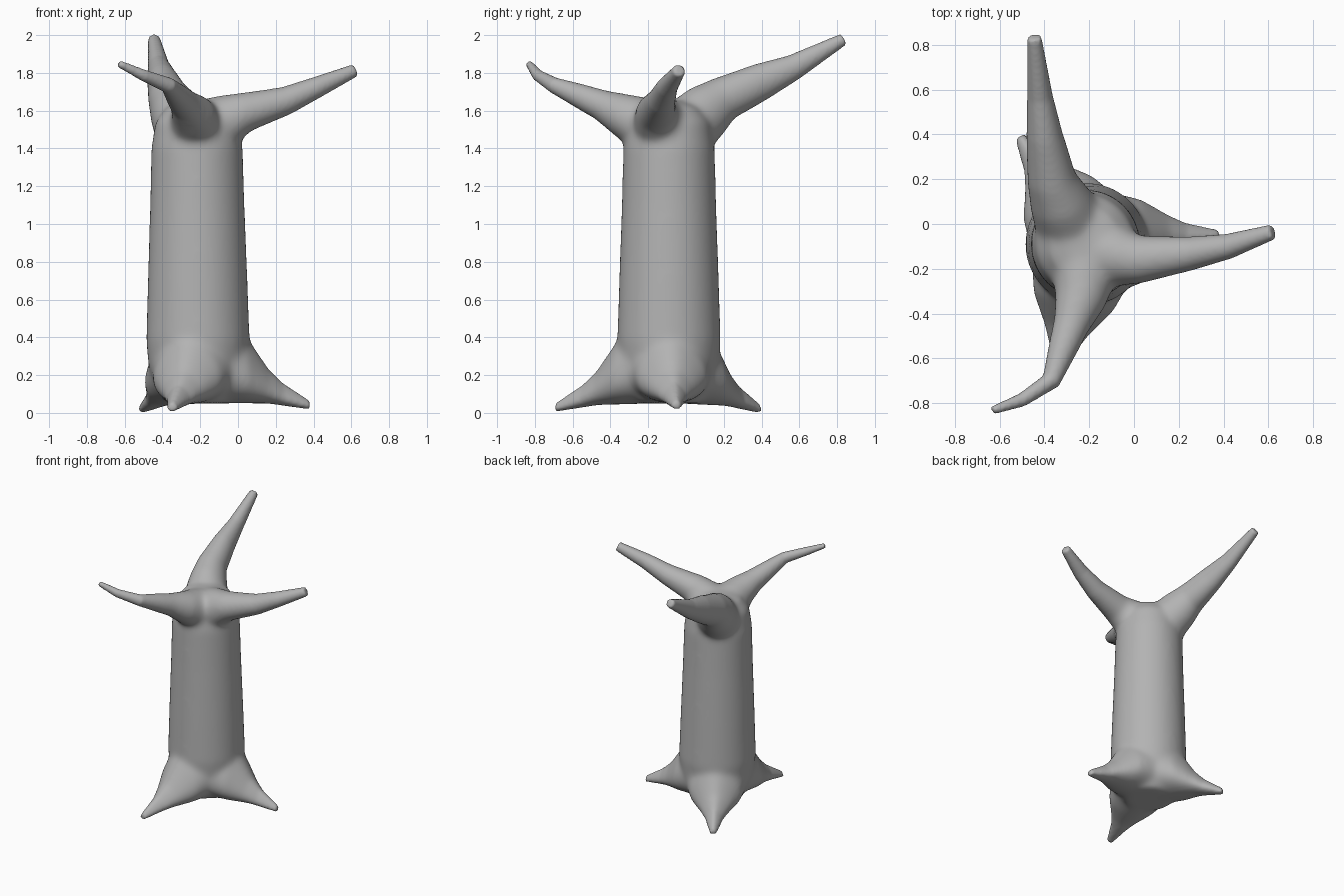
import bpy, bmesh
from math import sin, cos, pi
from mathutils import Vector

if "Cube" in bpy.data.objects:
    bpy.data.objects.remove(bpy.data.objects["Cube"])

SIDES = 48
AXIS = Vector((-0.21, -0.09, 0))
bm = bmesh.new()


def tube(sections, flat=False, pinch=0.0):
    """Closed tube; each section is (x, y, z, half width, half height)."""
    pts = [Vector(s[:3]) for s in sections]
    rings = []
    for i, s in enumerate(sections):
        t = pts[min(i + 1, len(pts) - 1)] - pts[max(i - 1, 0)]
        if flat:
            t.z = 0
        t.normalize()
        side = t.cross(Vector((0, 0, 1)))
        side = side.normalized() if side.length > 0.05 else Vector((1, 0, 0))
        up = side.cross(t)
        ring = []
        for k in range(SIDES):
            a = 2 * pi * k / SIDES
            w = s[3] * cos(a) * (1 - pinch * sin(a))
            ring.append(bm.verts.new(pts[i] + side * w + up * s[4] * sin(a)))
        rings.append(ring)
    faces = [bm.faces.new(rings[0]), bm.faces.new(rings[-1])]
    for r0, r1 in zip(rings, rings[1:]):
        for k in range(SIDES):
            n = (k + 1) % SIDES
            faces.append(bm.faces.new((r0[k], r0[n], r1[n], r1[k])))
    bmesh.ops.recalc_face_normals(bm, faces=faces)


def branch(*points):
    tube([p if len(p) == 5 else p + (p[3],) for p in points])


def root(tip_x, tip_y, lift):
    """Flared root running from the trunk axis out to its tip."""
    reach = Vector((tip_x, tip_y, 0)) - AXIS
    profile = [(0.10, 0.05, 0.62, 0.23), (0.43, 0.04, 0.40, 0.175),
               (0.63, 0.035, 0.22, 0.10), (0.76, 0.022, 0.14, 0.06),
               (1.0, -0.003, 0.042, 0.022)]
    secs = []
    for f, low, high, w in profile:
        p = AXIS + reach * f
        secs.append((p.x, p.y, (low + high) / 2 + lift * f, w, (high - low) / 2))
    tube(secs, flat=True, pinch=0.35)


# trunk
trunk = [(0.05, 0.17), (0.12, 0.222), (0.24, 0.262), (0.38, 0.274), (0.7, 0.264),
         (1.1, 0.25), (1.4, 0.242), (1.54, 0.22), (1.62, 0.16), (1.655, 0.07)]
tube([(-0.21 - 0.005 * z, -0.09, z, r, r) for z, r in trunk])

# back, right and front branches
branch((-0.27, -0.02, 1.48, 0.17), (-0.335, 0.11, 1.60, 0.135, 0.15),
       (-0.367, 0.20, 1.665, 0.110, 0.12),
       (-0.40, 0.40, 1.755, 0.08, 0.097), (-0.42, 0.57, 1.83, 0.057, 0.068),
       (-0.445, 0.835, 1.979, 0.032))
branch((-0.18, -0.12, 1.49, 0.17), (-0.06, -0.145, 1.55, 0.135, 0.14),
       (0.03, -0.158, 1.59, 0.108),
       (0.26, -0.13, 1.655, 0.074), (0.42, -0.10, 1.725, 0.056),
       (0.62, -0.035, 1.814, 0.034))
branch((-0.22, -0.15, 1.49, 0.17), (-0.225, -0.25, 1.54, 0.14),
       (-0.24, -0.34, 1.58, 0.115),
       (-0.28, -0.45, 1.632, 0.082), (-0.37, -0.70, 1.735, 0.042),
       (-0.50, -0.785, 1.787, 0.031), (-0.63, -0.832, 1.849, 0.019))

# right, back and front roots
root(0.38, -0.05, 0.022)
root(-0.51, 0.39, 0.003)
root(-0.35, -0.69, 0.01)

mesh = bpy.data.meshes.new("tree_stump")
bm.to_mesh(mesh)
bm.free()
obj = bpy.data.objects.new("tree_stump", mesh)
bpy.context.collection.objects.link(obj)

# fuse the limbs into one skin
remesh = obj.modifiers.new("fuse", 'REMESH')
remesh.mode = 'VOXEL'
remesh.voxel_size = 0.012
remesh.use_smooth_shade = True
fused = bpy.data.meshes.new_from_object(
    obj.evaluated_get(bpy.context.evaluated_depsgraph_get()))
obj.modifiers.clear()
obj.data = fused

# soften the joints strongly, the thin tips barely
joints = obj.vertex_groups.new(name="joints")
for v in fused.vertices:
    d = (v.co - AXIS).to_2d().length
    joints.add([v.index], max(0.0, min(1.0, (0.46 - d) / 0.14)), 'REPLACE')
for name, group, count in (("joints", "joints", 40), ("all", "", 2)):
    soften = obj.modifiers.new("soften_" + name, 'SMOOTH')
    soften.factor = 0.5
    soften.iterations = count
    soften.vertex_group = group

# dark grey bark
bark = bpy.data.materials.new("bark")
bark.diffuse_color = (0.45, 0.45, 0.45, 1)
bark.use_nodes = True
bark.node_tree.nodes["Principled BSDF"].inputs["Base Color"].default_value = bark.diffuse_color
fused.materials.clear()
fused.materials.append(bark)
